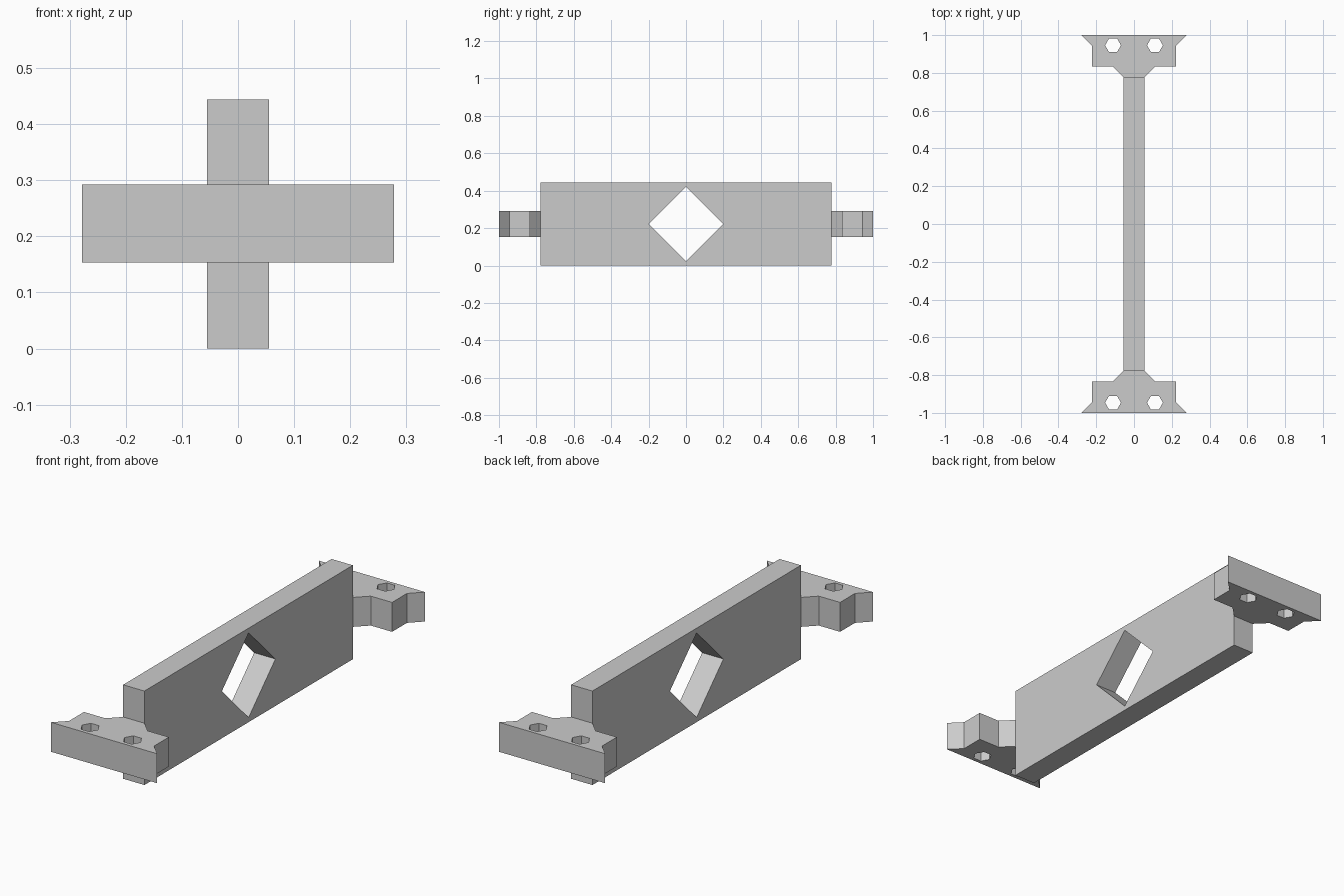
import bpy, bmesh, math
from mathutils import Matrix, Vector

cube = bpy.data.objects.get("Cube")
if cube:
    bpy.data.objects.remove(cube, do_unlink=True)

GREY = (0.6, 0.6, 0.6, 1.0)
grey = bpy.data.materials.new("plain grey")
grey.use_nodes = True
grey.diffuse_color = GREY
grey.node_tree.nodes["Principled BSDF"].inputs["Base Color"].default_value = GREY


def ring(cx, cy, radius, sides):
    """Regular polygon with a corner on the +x side."""
    return [(cx + radius * math.cos(math.tau * i / sides),
             cy + radius * math.sin(math.tau * i / sides)) for i in range(sides)]


def plate(name, outline, holes, depth, matrix):
    """Fill an outline with holes, extrude it along z, then place it."""
    bm = bmesh.new()
    edges = []
    for loop in [outline] + holes:
        verts = [bm.verts.new((x, y, 0)) for x, y in loop]
        edges += [bm.edges.new((v, verts[i - 1])) for i, v in enumerate(verts)]
    bmesh.ops.triangle_fill(bm, edges=edges, use_beauty=True, normal=Vector((0, 0, 1)))
    result = bmesh.ops.extrude_face_region(bm, geom=bm.faces[:], use_keep_orig=True)
    moved = [g for g in result["geom"] if isinstance(g, bmesh.types.BMVert)]
    bmesh.ops.translate(bm, verts=moved, vec=(0, 0, depth))
    bmesh.ops.transform(bm, matrix=matrix, verts=bm.verts[:])
    bmesh.ops.recalc_face_normals(bm, faces=bm.faces[:])
    mesh = bpy.data.meshes.new(name)
    bm.to_mesh(mesh)
    bm.free()
    mesh.materials.append(grey)
    obj = bpy.data.objects.new(name, mesh)
    bpy.context.collection.objects.link(obj)
    return obj


# Upright web with a diamond window, drawn in y-z and extruded along x
L, H, T = 0.778, 0.444, 0.0555
to_yz = Matrix(((0, 0, 1, -T), (1, 0, 0, 0), (0, 1, 0, 0), (0, 0, 0, 1)))
plate("web", [(-L, 0), (L, 0), (L, H), (-L, H)],
      [ring(0, H / 2, 0.2, 4)], 2 * T, to_yz)

# Flared end brackets with two hexagonal bolt holes
half = [(0.278, -1), (0.222, -0.944), (0.222, -0.833), (0.111, -0.833), (T, -L)]
outline = half + [(-x, y) for x, y in reversed(half)]
holes = [ring(s * 0.111, -0.946, 0.042, 6) for s in (-1, 1)]
for name, angle in (("front_bracket", 0), ("back_bracket", math.pi)):
    plate(name, outline, holes, 0.139,
          Matrix.Translation((0, 0, 0.153)) @ Matrix.Rotation(angle, 4, "Z"))
